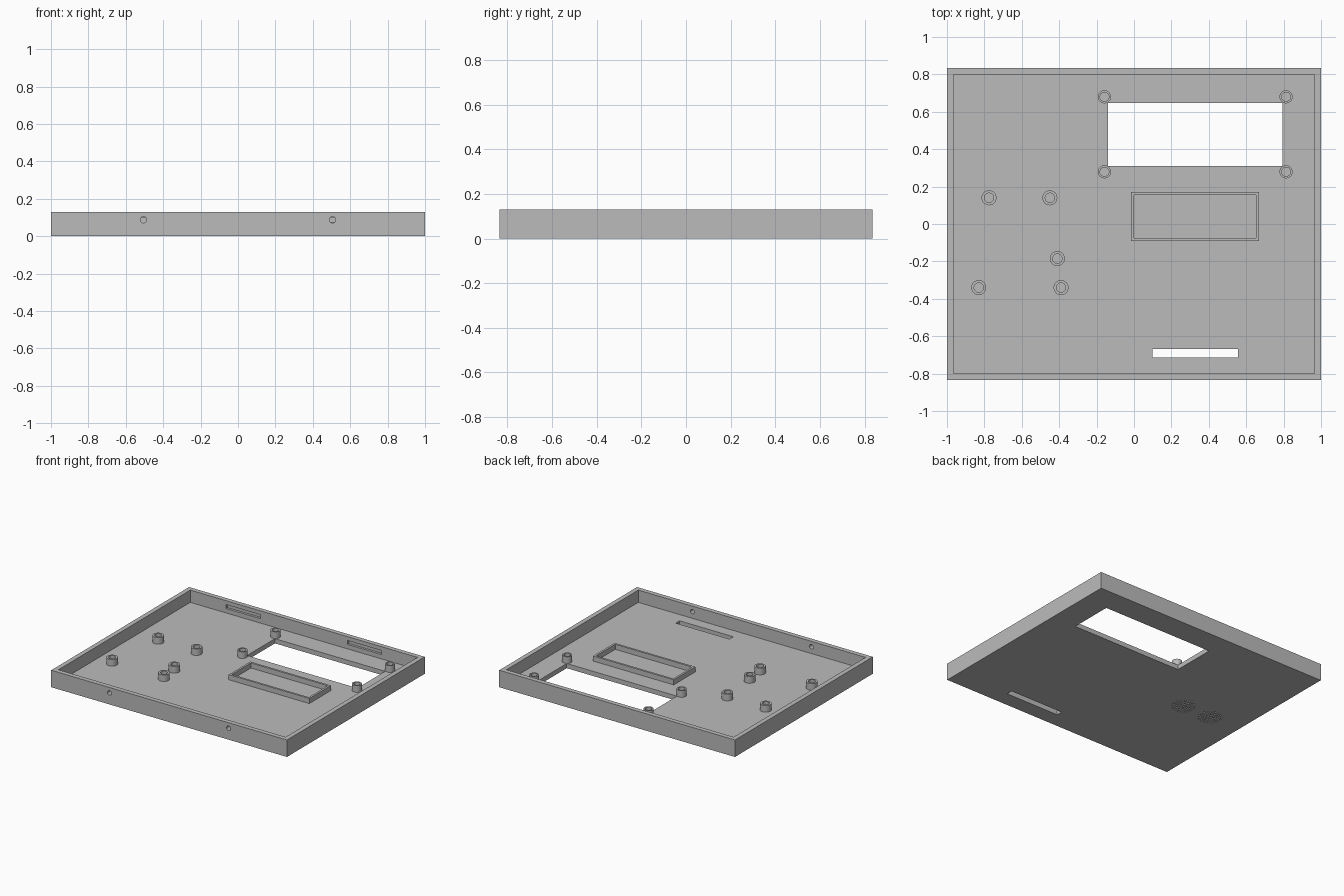
import bpy, bmesh, math
from mathutils import Matrix, Vector

old = bpy.data.objects.get("Cube")
if old:
    bpy.data.objects.remove(old, do_unlink=True)

HX, HY, H = 1.0, 0.835, 0.13      # half width, half depth, height
WALL, FLOOR = 0.036, 0.036
POST_TOP = 0.087

grey = bpy.data.materials.new("plain grey")
grey.use_nodes = True
grey.diffuse_color = (0.5, 0.5, 0.5, 1)
grey.node_tree.nodes["Principled BSDF"].inputs["Base Color"].default_value = (0.5, 0.5, 0.5, 1)


def add_box(bm, x0, x1, y0, y1, z0, z1):
    size = Matrix.Diagonal((x1 - x0, y1 - y0, z1 - z0, 1))
    centre = Matrix.Translation(((x0 + x1) / 2, (y0 + y1) / 2, (z0 + z1) / 2))
    bmesh.ops.create_cube(bm, size=1, matrix=centre @ size)


def add_rod(bm, centre, radius, depth, sides, turn=Matrix()):
    bmesh.ops.create_cone(bm, cap_ends=True, segments=sides, radius1=radius, radius2=radius,
                          depth=depth, matrix=Matrix.Translation(centre) @ turn)


def make_object(name, bm):
    bmesh.ops.recalc_face_normals(bm, faces=bm.faces)
    mesh = bpy.data.meshes.new(name)
    bm.to_mesh(mesh)
    bm.free()
    mesh.materials.append(grey)
    obj = bpy.data.objects.new(name, mesh)
    bpy.context.collection.objects.link(obj)
    return obj


def activate(obj):
    bpy.ops.object.select_all(action='DESELECT')
    obj.select_set(True)
    bpy.context.view_layer.objects.active = obj


def cut(target, bm):
    cutter = make_object("cutter", bm)
    cutter.hide_render = True
    mod = target.modifiers.new("cut", 'BOOLEAN')
    mod.operation, mod.solver, mod.object = 'DIFFERENCE', 'EXACT', cutter
    activate(target)
    bpy.ops.object.modifier_apply(modifier=mod.name)
    bpy.data.objects.remove(cutter, do_unlink=True)


# Open tray
bm = bmesh.new()
add_box(bm, -HX, HX, -HY, HY, 0, H)
tray = make_object("tray", bm)
bm = bmesh.new()
add_box(bm, WALL - HX, HX - WALL, WALL - HY, HY - WALL, FLOOR, H + 0.1)
cut(tray, bm)

# Display window, front slot, screw holes and catch grooves
bm = bmesh.new()
add_box(bm, -0.14, 0.795, 0.31, 0.647, -0.1, 0.06)
add_box(bm, 0.1, 0.555, -0.715, -0.668, -0.1, 0.06)
for side in (-1, 1):
    add_rod(bm, (side * 0.505, -HY, 0.088), 0.017, 0.15, 24, Matrix.Rotation(math.pi / 2, 4, 'X'))
    add_box(bm, side * 0.515 - 0.145, side * 0.515 + 0.145, HY - 0.07, HY - 0.018, 0.07, 0.1)
cut(tray, bm)

# Two round patterns of blind holes under the floor
bm = bmesh.new()
for cx in (-0.74, -0.5):
    for ring in range(4):
        count = max(1, ring * 6)
        for i in range(count):
            a = math.tau * i / count
            spot = Vector((cx + ring * 0.026 * math.cos(a), -0.058 + ring * 0.026 * math.sin(a), 0))
            add_rod(bm, spot, 0.007, 0.02, 8)
cut(tray, bm)
activate(tray)
bpy.ops.object.shade_smooth_by_angle(angle=math.radians(40))


# Hollow mounting posts
def make_post(name, x, y, outer, inner, sides=32):
    bm = bmesh.new()
    loops = []
    for r, z in ((outer, FLOOR), (outer, POST_TOP), (inner, POST_TOP), (inner, FLOOR)):
        loops.append([bm.verts.new((x + r * math.cos(math.tau * i / sides),
                                    y + r * math.sin(math.tau * i / sides), z))
                      for i in range(sides)])
    for k in range(4):
        a, b = loops[k], loops[(k + 1) % 4]
        for i in range(sides):
            j = (i + 1) % sides
            bm.faces.new((a[i], a[j], b[j], b[i]))
    activate(make_object(name, bm))
    bpy.ops.object.shade_smooth_by_angle(angle=math.radians(40))


for x, y in ((-0.775, 0.14), (-0.45, 0.14), (-0.41, -0.185), (-0.83, -0.34), (-0.39, -0.34)):
    make_post("board_post", x, y, 0.04, 0.025)
for x in (-0.158, 0.813):
    for y in (0.279, 0.68):
        make_post("display_post", x, y, 0.035, 0.024)

# Raised rectangular holder
bm = bmesh.new()
add_box(bm, -0.016, 0.668, -0.09, 0.172, FLOOR, 0.075)
holder = make_object("holder_frame", bm)
bm = bmesh.new()
add_box(bm, 0, 0.652, -0.074, 0.156, 0, 0.2)
cut(holder, bm)
